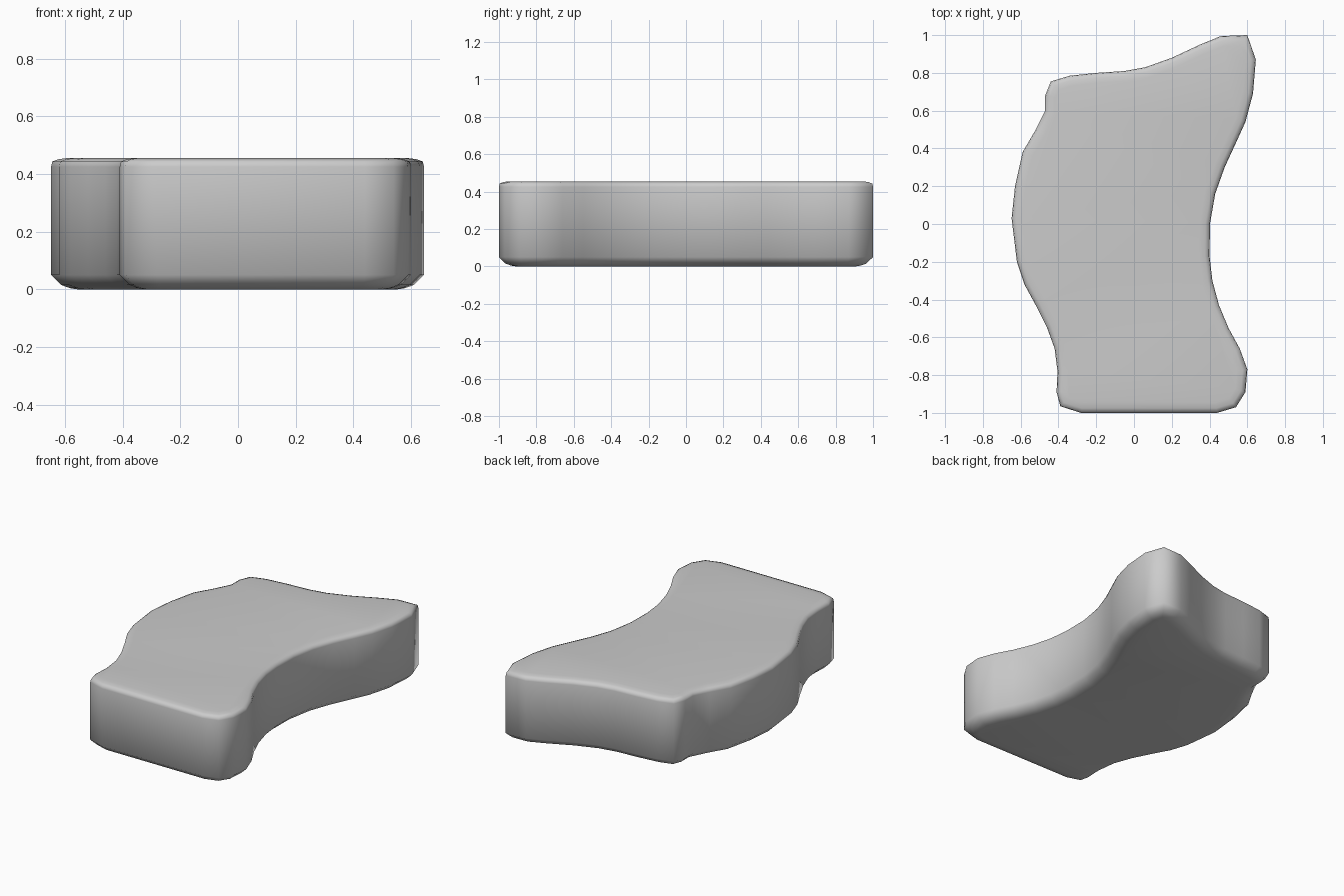
import bpy, bmesh
from mathutils import Vector

if "Cube" in bpy.data.objects:
    bpy.data.objects.remove(bpy.data.objects["Cube"])

# Plan outline of the slab, counter-clockwise from the front edge
OUTLINE = [
    (-.28, -1), (.44, -1), (.54, -.97), (.59, -.89), (.60, -.77), (.56, -.66),
    (.50, -.55), (.45, -.43), (.415, -.30), (.40, -.17), (.402, 0), (.43, .16),
    (.48, .30), (.54, .43), (.59, .54), (.63, .69), (.645, .87), (.60, 1),
    (.46, .995), (.35, .95), (.20, .88), (.06, .83), (-.05, .81), (-.20, .80),
    (-.34, .785), (-.44, .755), (-.47, .68), (-.47, .60), (-.52, .50),
    (-.59, .38), (-.63, .20), (-.648, .03), (-.62, -.20), (-.58, -.32),
    (-.52, -.43), (-.46, -.55), (-.42, -.66), (-.405, -.78), (-.41, -.89),
    (-.39, -.965)]

# Edge profile: (inset, height) from underside to top
PROFILE = [(.09, 0), (.065, .004), (.035, .015), (0, .05), (0, .425),
           (.004, .443), (.025, .451), (.055, .455)]


def inset(points, d):
    """Move every outline point inward along its mitred normal."""
    pts = [Vector(p) for p in points]
    out = []
    for i, p in enumerate(pts):
        a = (p - pts[i - 1]).normalized()
        b = (pts[(i + 1) % len(pts)] - p).normalized()
        n = (Vector((-a.y, a.x)) + Vector((-b.y, b.x))).normalized()
        out.append(p + n * d / max(n.dot(Vector((-a.y, a.x))), .6))
    return out


# Slab: stacked outline rings bridged by quads, capped both ends
bm = bmesh.new()
rings = [[bm.verts.new((p.x, p.y, z)) for p in inset(OUTLINE, d)]
         for d, z in PROFILE]
count = len(OUTLINE)
for low, high in zip(rings, rings[1:]):
    for i in range(count):
        j = (i + 1) % count
        bm.faces.new((low[i], low[j], high[j], high[i]))
bm.faces.new(rings[0][::-1])
bm.faces.new(rings[-1])
for f in bm.faces:
    f.smooth = True
bmesh.ops.recalc_face_normals(bm, faces=bm.faces[:])
mesh = bpy.data.meshes.new("curved_slab")
bm.to_mesh(mesh)
bm.free()
slab = bpy.data.objects.new("curved_slab", mesh)
bpy.context.collection.objects.link(slab)
